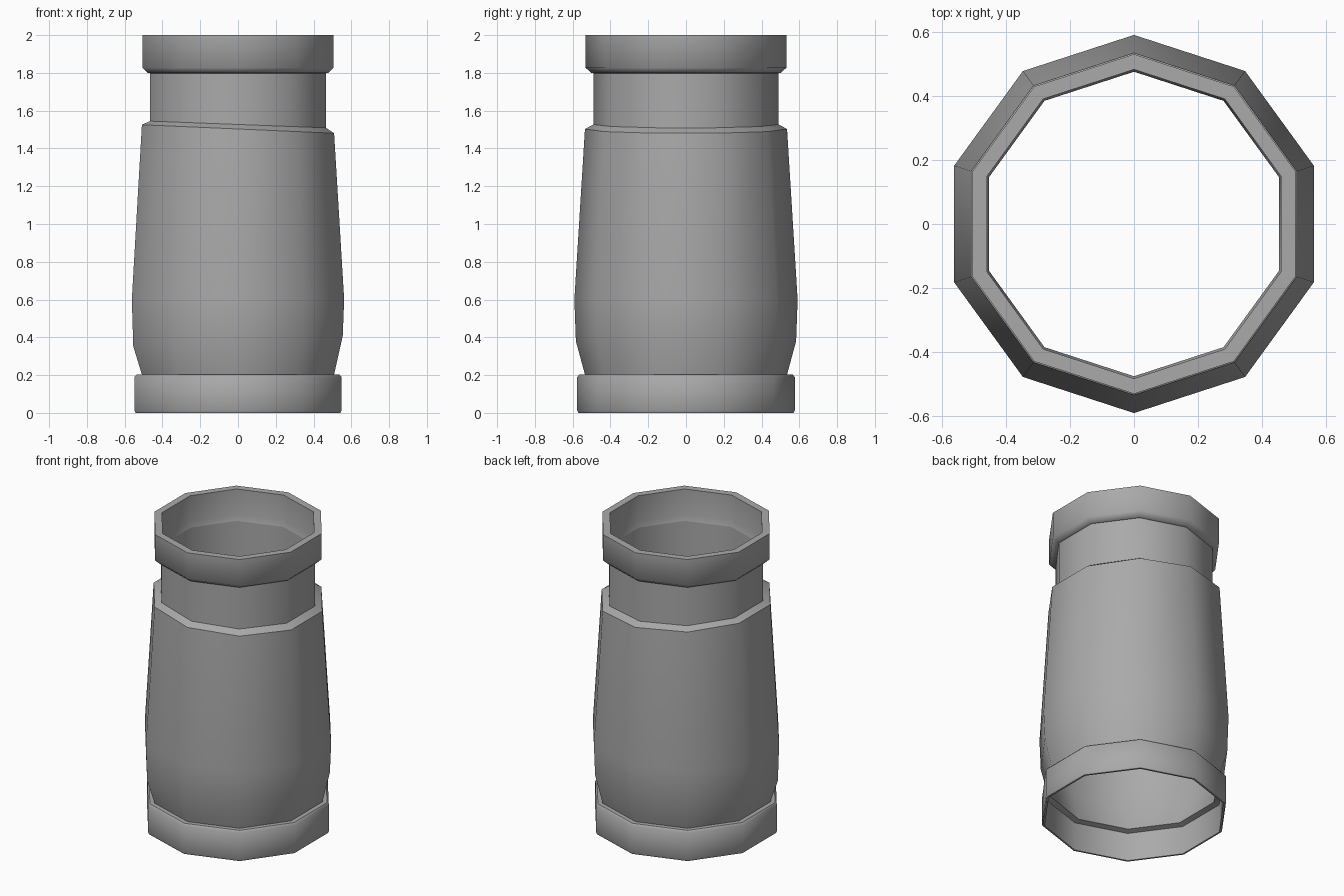
import bpy
import bmesh
from math import sin, cos, tau, radians

SIDES = 10

cube = bpy.data.objects.get("Cube")
if cube:
    bpy.data.objects.remove(cube, do_unlink=True)

grey = bpy.data.materials.new("plain_grey")
grey.use_nodes = True
grey.diffuse_color = (0.4, 0.4, 0.4, 1)
bsdf = next(n for n in grey.node_tree.nodes if n.type == 'BSDF_PRINCIPLED')
bsdf.inputs["Base Color"].default_value = (0.4, 0.4, 0.4, 1)
bsdf.inputs["Roughness"].default_value = 0.6


def lathe(name, *profiles):
    """Spin (radius, height, tilt) profiles; tilt leans a ring along x."""
    bm = bmesh.new()
    for profile in profiles:
        rings = []
        for r, z, *tilt in profile:
            lean = tilt[0] if tilt else 0
            ring = []
            for k in range(SIDES):
                a = tau * (k / SIDES + 0.25)
                x, y = r * cos(a), r * sin(a)
                ring.append(bm.verts.new((x, y, z + lean * x)))
            rings.append(ring)
        for low, high in zip(rings, rings[1:]):
            for k in range(SIDES):
                n = (k + 1) % SIDES
                bm.faces.new((low[k], low[n], high[n], high[k]))
    mesh = bpy.data.meshes.new(name)
    bm.to_mesh(mesh)
    bm.free()
    mesh.materials.append(grey)
    obj = bpy.data.objects.new(name, mesh)
    bpy.context.collection.objects.link(obj)
    bpy.ops.object.select_all(action='DESELECT')
    obj.select_set(True)
    bpy.context.view_layer.objects.active = obj
    bpy.ops.object.shade_smooth_by_angle(angle=radians(50))


# Heights and leans of the rings where the parts meet
SHOULDER, LEAN = 1.527, -0.038

# Base ring: inner ledge, inner wall, bottom rim, outer wall, outer ledge
lathe("base_ring", [(0.522, 0.2), (0.558, 0.19), (0.558, 0), (0.57, 0),
                    (0.576, 0.012), (0.576, 0.19), (0.565, 0.203), (0.535, 0.203)])

# Bulging body, outer skin upwards and inner skin downwards
lathe("body",
      [(0.535, 0.203), (0.583, 0.38, 0.05), (0.591, 0.6), (0.535, 1.503, -0.044),
       (0.49, SHOULDER, LEAN)],
      [(0.476, SHOULDER, LEAN), (0.521, 1.49, -0.044), (0.577, 0.6),
       (0.569, 0.38, 0.05), (0.522, 0.2)])

# Straight neck
lathe("neck",
      [(0.49, SHOULDER, LEAN), (0.49, 1.798)],
      [(0.476, 1.79), (0.476, SHOULDER, LEAN)])

# Top collar with chamfered underside and flat rim
lathe("top_collar", [(0.49, 1.798), (0.502, 1.8), (0.531, 1.827), (0.531, 2),
                     (0.483, 2), (0.485, 1.83), (0.476, 1.79)])
